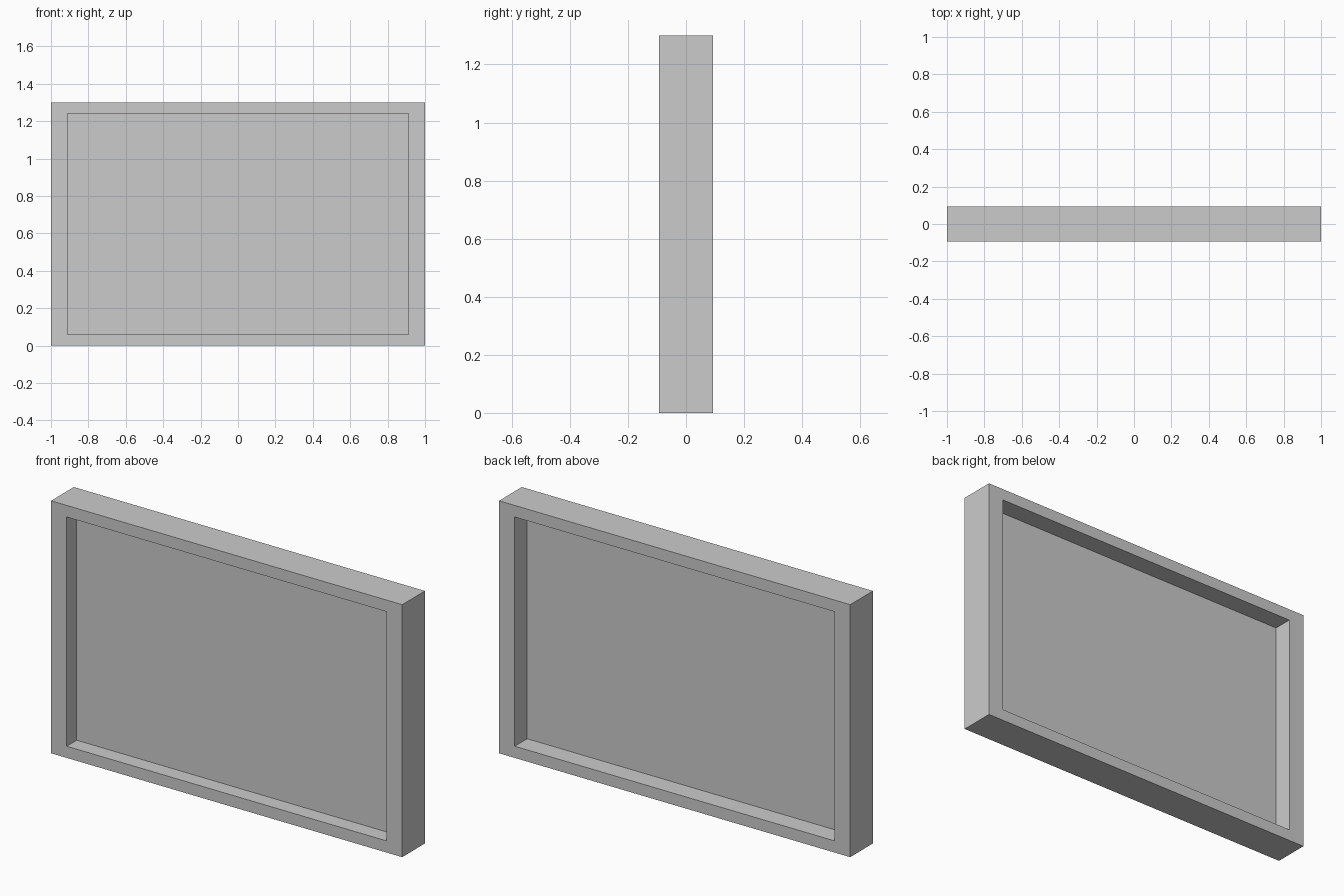
import bpy, bmesh

if "Cube" in bpy.data.objects:
    bpy.data.objects.remove(bpy.data.objects["Cube"])

W, H, D = 1.0, 1.30, 0.0925      # half width, height, half depth
IX, IZ = 0.911, 0.06             # inner half width, rail thickness
PANEL_Y = -0.01


def make_object(name, bm):
    bmesh.ops.recalc_face_normals(bm, faces=bm.faces)
    mesh = bpy.data.meshes.new(name)
    bm.to_mesh(mesh)
    bm.free()
    obj = bpy.data.objects.new(name, mesh)
    bpy.context.collection.objects.link(obj)
    return obj


def rectangle(bm, x, z0, z1, y):
    return [bm.verts.new(p) for p in ((-x, y, z0), (x, y, z0), (x, y, z1), (-x, y, z1))]


# Rectangular frame: four closed loops bridged into a ring
bm = bmesh.new()
loops = [rectangle(bm, W, 0, H, -D), rectangle(bm, W, 0, H, D),
         rectangle(bm, IX, IZ, H - IZ, D), rectangle(bm, IX, IZ, H - IZ, -D)]
for i in range(4):
    a, b = loops[i], loops[(i + 1) % 4]
    for j in range(4):
        k = (j + 1) % 4
        bm.faces.new((a[j], a[k], b[k], b[j]))
make_object("frame", bm)

# Thin panel recessed from both the front and the back
bm = bmesh.new()
bm.faces.new(rectangle(bm, IX, IZ, H - IZ, PANEL_Y))
panel = make_object("panel", bm)
solid = panel.modifiers.new("thickness", 'SOLIDIFY')
solid.thickness = 0.003
solid.offset = 0
